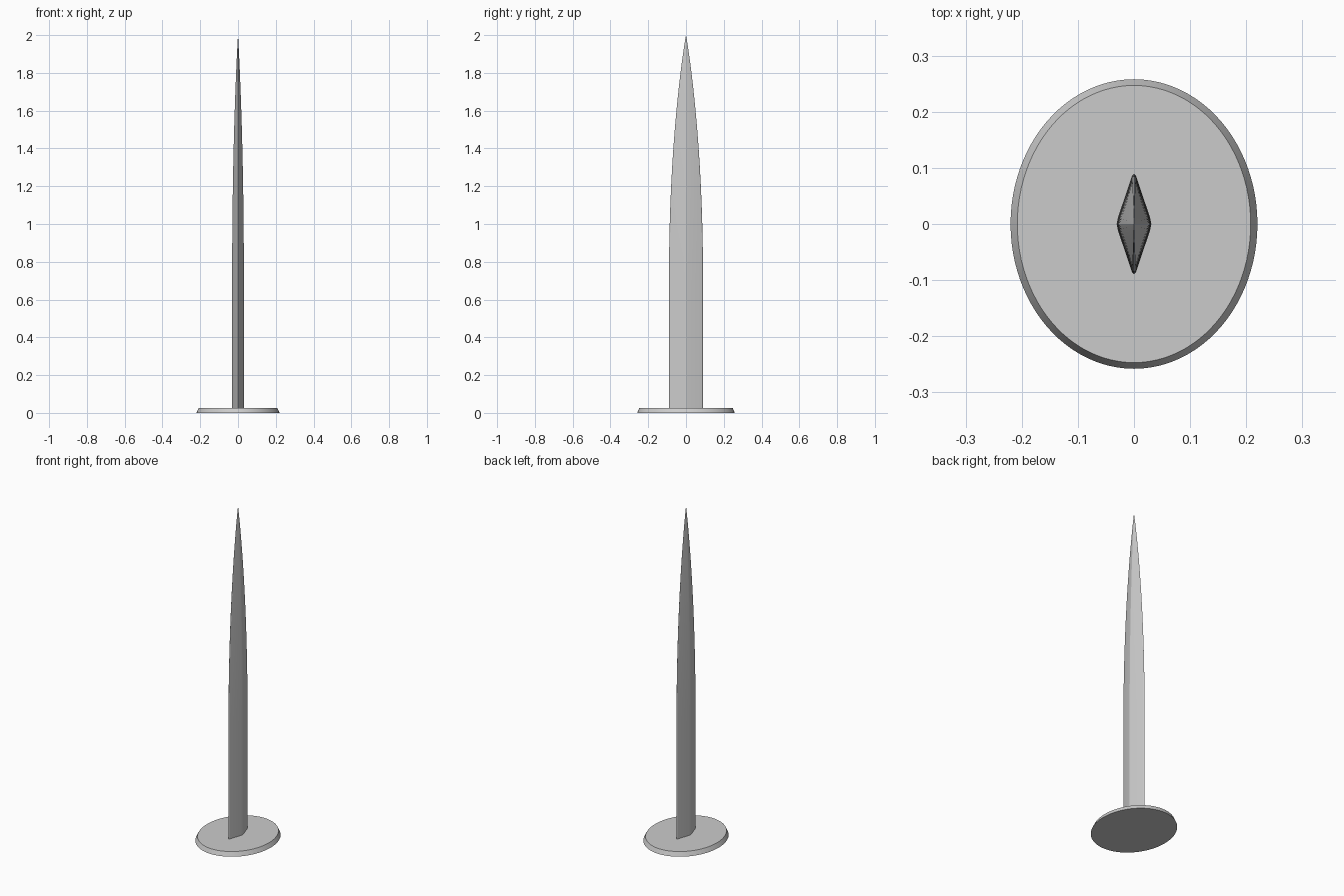
import bpy, bmesh, math

if "Cube" in bpy.data.objects:
    bpy.data.objects.remove(bpy.data.objects["Cube"])


def loft(name, rings, angle):
    """Skin a stack of equal-length rings and cap both ends."""
    bm = bmesh.new()
    loops = [[bm.verts.new(p) for p in ring] for ring in rings]
    n = len(loops[0])
    for a, b in zip(loops, loops[1:]):
        for i in range(n):
            j = (i + 1) % n
            bm.faces.new((a[i], a[j], b[j], b[i]))
    bm.faces.new(loops[0][::-1])
    bm.faces.new(loops[-1])
    mesh = bpy.data.meshes.new(name)
    bm.to_mesh(mesh)
    bm.free()
    obj = bpy.data.objects.new(name, mesh)
    bpy.context.collection.objects.link(obj)
    bpy.ops.object.select_all(action='DESELECT')
    obj.select_set(True)
    bpy.context.view_layer.objects.active = obj
    bpy.ops.object.shade_smooth_by_angle(angle=math.radians(angle))
    return obj


def ellipse(rx, ry, z, n=96):
    return [(rx * math.cos(2 * math.pi * i / n), ry * math.sin(2 * math.pi * i / n), z)
            for i in range(n)]


# Oval foot with a sloped rim
loft("base_plate", [ellipse(0.22, 0.258, 0), ellipse(0.208, 0.247, 0.026)], 20)

# Blade: slim diamond section with slightly blunted edges
quarter = [(0.031, 0.0), (0.0285, 0.012), (0.0065, 0.077), (0.0035, 0.086)]
section = (quarter + [(0.0, 0.09)]
           + [(-x, y) for x, y in reversed(quarter)]
           + [(-x, -y) for x, y in quarter[1:]] + [(0.0, -0.09)]
           + [(x, -y) for x, y in reversed(quarter[1:])])

# Straight lower shaft, then a curved taper to the point
start, top, steps = 0.7, 2.0, 40
levels = [(0.0, 1.0)]
for i in range(steps + 1):
    t = math.sin(math.pi / 2 * i / steps)
    levels.append((start + (top - start) * t, max((1 - t ** 2.1) ** 0.93, 0.004)))
loft("blade", [[(x * s, y * s, z) for x, y in section] for z, s in levels], 20)
